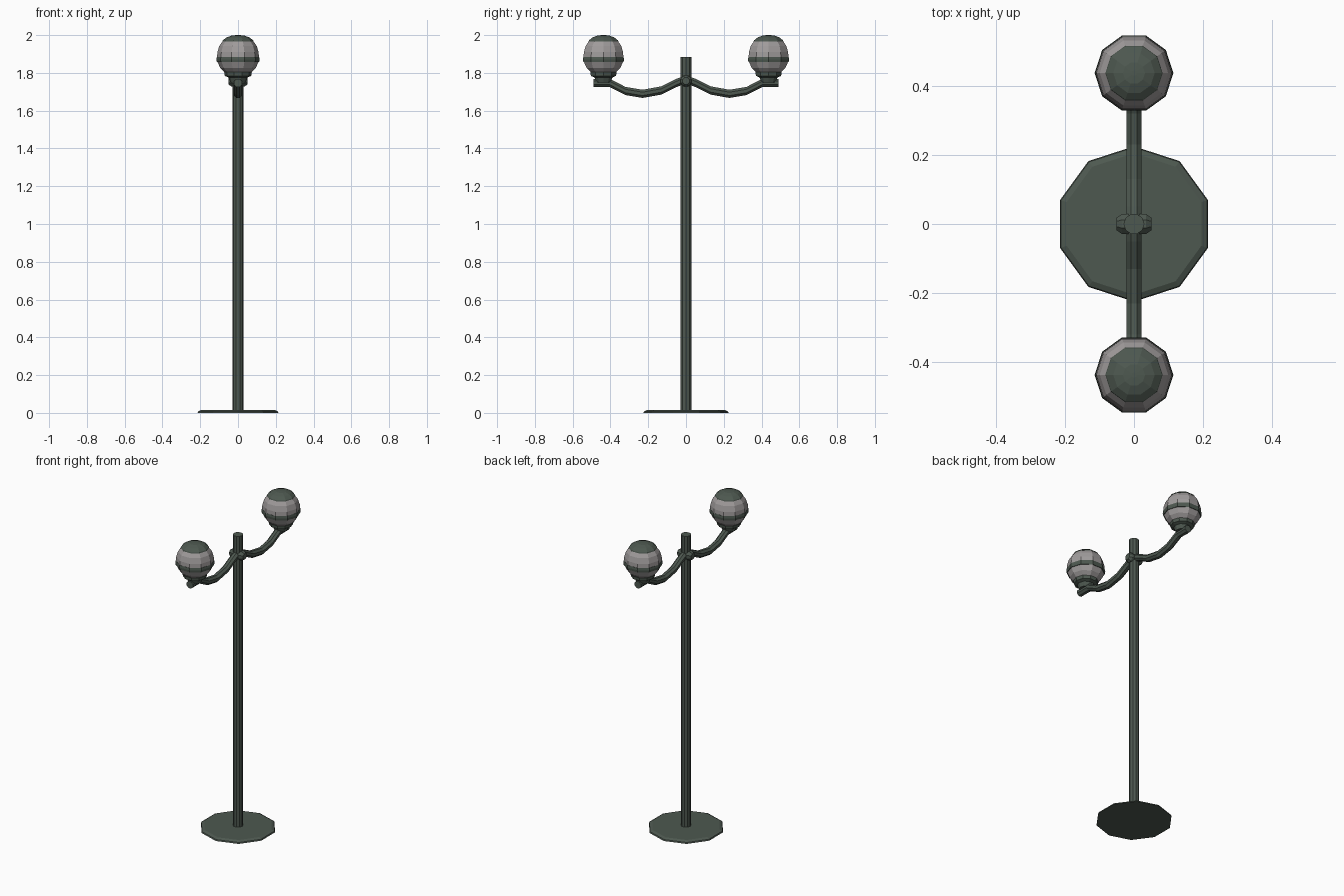
import bpy, bmesh
from math import cos, sin, pi, radians

cube = bpy.data.objects.get("Cube")
if cube:
    bpy.data.objects.remove(cube)


def make_material(name, rgb):
    mat = bpy.data.materials.new(name)
    mat.use_nodes = True
    mat.diffuse_color = (*rgb, 1)
    mat.node_tree.nodes["Principled BSDF"].inputs["Base Color"].default_value = (*rgb, 1)
    return mat


GREEN = make_material("dark green metal", (0.075, 0.098, 0.08))
GLASS = make_material("frosted grey glass", (0.35, 0.33, 0.33))


def loft(name, rings, mat):
    """Skin a list of equal-sized point rings and cap both ends."""
    bm = bmesh.new()
    loops = [[bm.verts.new(p) for p in ring] for ring in rings]
    n = len(loops[0])
    for a, b in zip(loops, loops[1:]):
        for i in range(n):
            j = (i + 1) % n
            bm.faces.new((a[i], a[j], b[j], b[i]))
    bm.faces.new(loops[0][::-1])
    bm.faces.new(loops[-1])
    bmesh.ops.recalc_face_normals(bm, faces=bm.faces)
    mesh = bpy.data.meshes.new(name)
    bm.to_mesh(mesh)
    bm.free()
    mesh.materials.append(mat)
    obj = bpy.data.objects.new(name, mesh)
    bpy.context.collection.objects.link(obj)
    return obj


def lathe(name, profile, mat, y=0, sides=10, phase=0):
    """Turn (radius, height) points around a vertical axis."""
    angles = [phase + 2 * pi * i / sides for i in range(sides)]
    return loft(name, [[(r * cos(a), y + r * sin(a), z) for a in angles]
                       for r, z in profile], mat)


# Ground plate and pole
lathe("base_plate", [(0.225, 0), (0.222, 0.008), (0.205, 0.016)], GREEN, phase=pi / 2)
lathe("pole", [(0.03, 0.01), (0.03, 1.885)], GREEN)

# Clamp where the arms cross the pole, a short bar lying along x
octagon = [radians(45 * i + 22.5) for i in range(8)]
loft("arm_clamp", [[(x, r * cos(a), 1.757 + r * sin(a)) for a in octagon]
                   for x, r in [(-0.05, 0.02), (-0.035, 0.031),
                                (0.035, 0.031), (0.05, 0.02)]], GREEN)

# Drooping arms, one on each side of the pole
ARM = [(0, 1.765), (0.05, 1.747), (0.13, 1.707), (0.23, 1.689),
       (0.32, 1.704), (0.405, 1.747), (0.49, 1.747)]
for side, label in ((-1, "front"), (1, "back")):
    loft(label + "_arm", [[(0.0235 * cos(a), side * y, z + 0.0235 * sin(a))
                           for a in octagon] for y, z in ARM], GREEN)

    # Lantern: holder, lower glass, band, upper glass and domed cap
    y = side * 0.437
    lathe(label + "_lamp_holder", [(0.04, 1.75), (0.05, 1.776), (0.07, 1.784),
                                   (0.073, 1.804)], GREEN, y)
    lathe(label + "_lower_glass", [(0.07, 1.803), (0.094, 1.826), (0.109, 1.859)], GLASS, y)
    lathe(label + "_lamp_band", [(0.112, 1.857), (0.114, 1.871), (0.112, 1.885)], GREEN, y)
    lathe(label + "_upper_glass", [(0.111, 1.883), (0.109, 1.91), (0.099, 1.943),
                                   (0.08, 1.969)], GLASS, y)
    lathe(label + "_lamp_cap", [(0.083, 1.966), (0.081, 1.972), (0.06, 1.988),
                                (0.032, 1.998), (0.008, 2.0)], GREEN, y)
